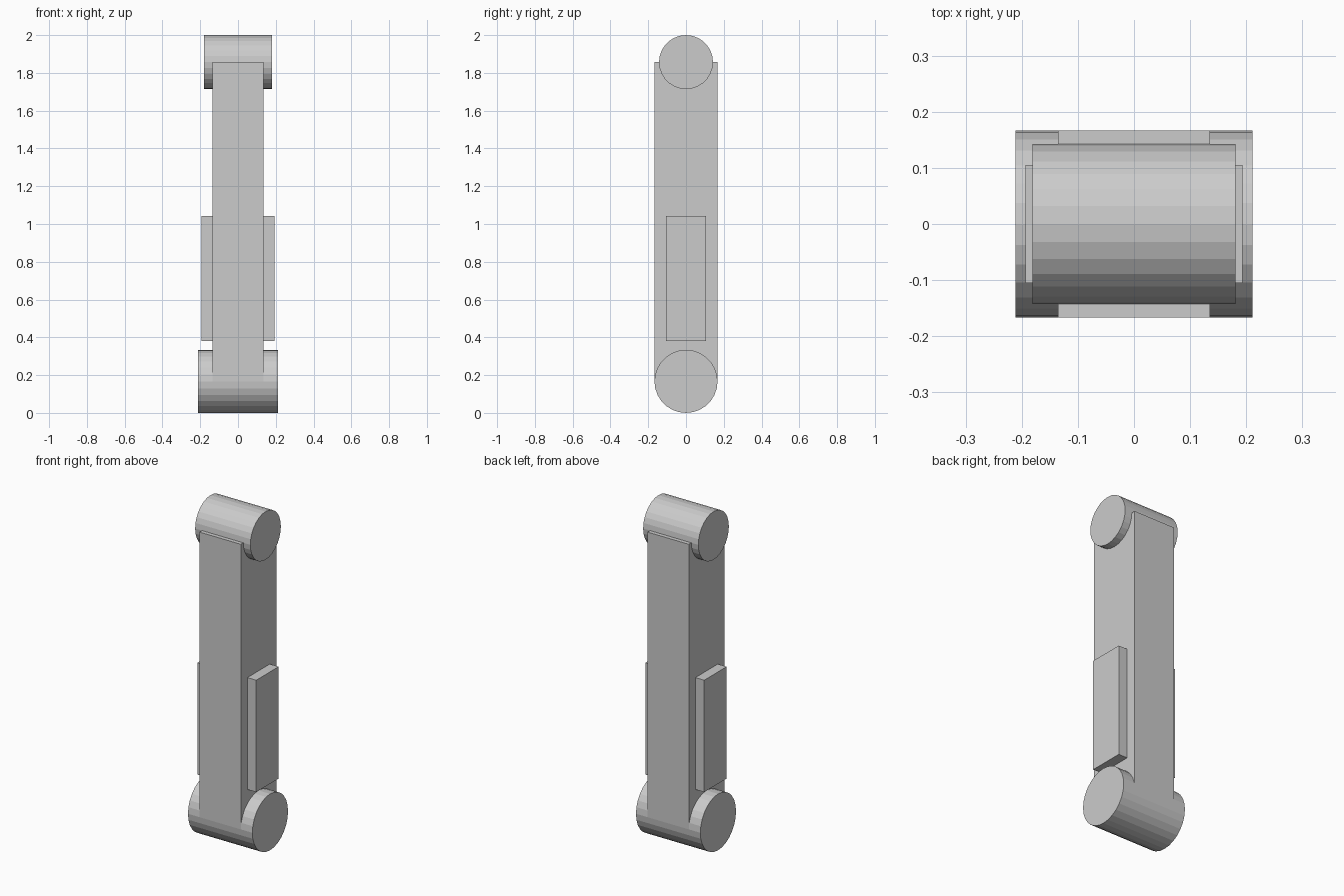
import bpy
import math

if "Cube" in bpy.data.objects:
    bpy.data.objects.remove(bpy.data.objects["Cube"])

grey = bpy.data.materials.new("light_grey")
grey.diffuse_color = (0.6, 0.6, 0.6, 1)
grey.use_nodes = True
grey.node_tree.nodes["Principled BSDF"].inputs["Base Color"].default_value = grey.diffuse_color


def finish(name):
    ob = bpy.context.object
    ob.name = name
    ob.data.materials.append(grey)
    return ob


def box(name, x0, x1, half_y, z0, z1):
    bpy.ops.mesh.primitive_cube_add(size=1, location=((x0 + x1) / 2, 0, (z0 + z1) / 2))
    ob = finish(name)
    ob.scale = (x1 - x0, 2 * half_y, z1 - z0)
    bpy.ops.object.transform_apply(location=False, rotation=False, scale=True)


def roller(name, radius, half_x, z):
    # Flat-faceted cylinder lying along x
    bpy.ops.mesh.primitive_cylinder_add(vertices=28, radius=radius, depth=2 * half_x,
                                        location=(0, 0, z), rotation=(0, math.pi / 2, 0))
    finish(name)


# Main arm and its two joints
box("arm_beam", -0.135, 0.135, 0.167, 0.167, 1.857)
roller("upper_joint", 0.143, 0.181, 1.857)
roller("lower_joint", 0.167, 0.211, 0.167)

# Raised plates on both sides of the arm
box("right_side_plate", 0.135, 0.193, 0.105, 0.38, 1.043)
box("left_side_plate", -0.193, -0.135, 0.105, 0.38, 1.043)
